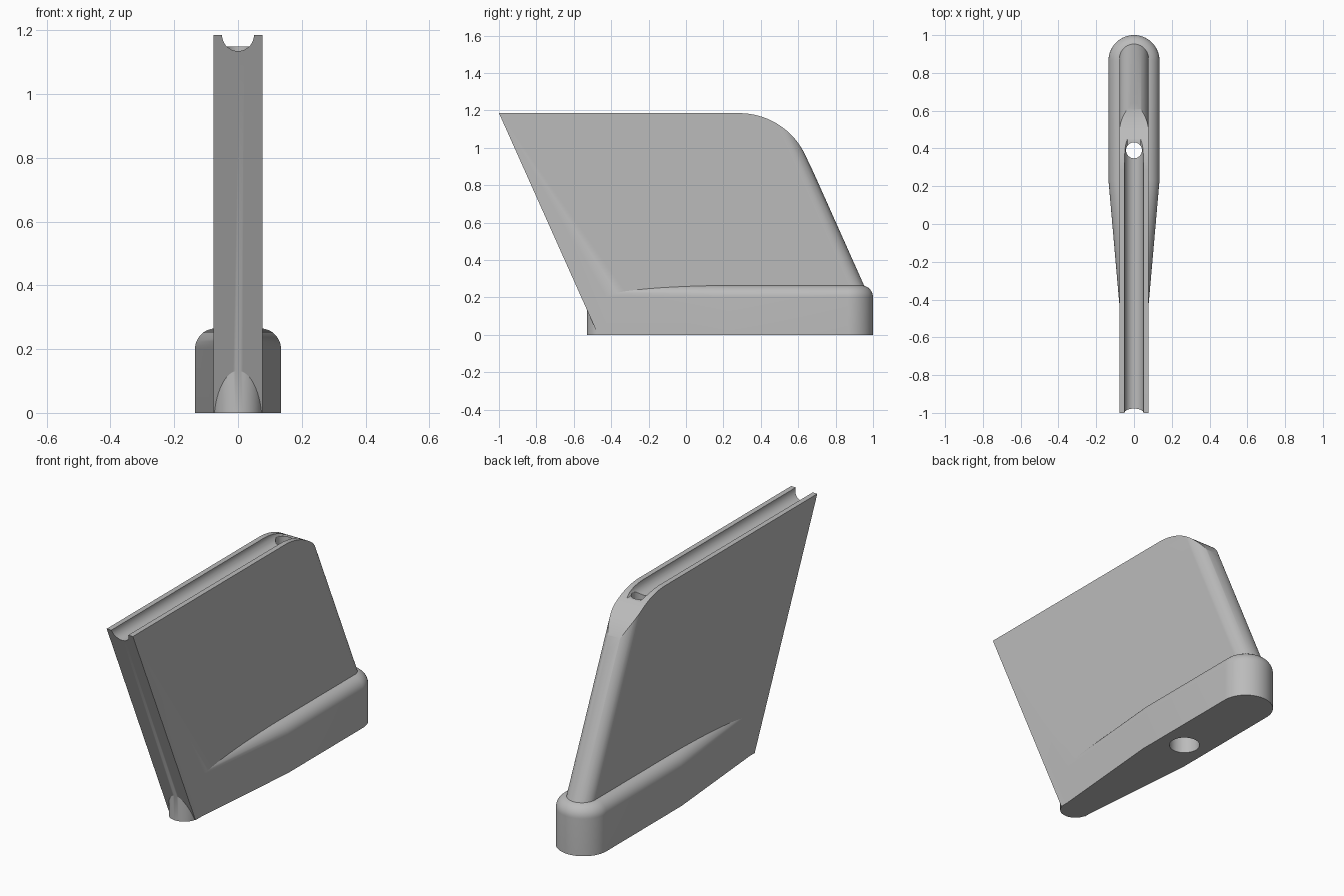
import bpy, bmesh, math

if "Cube" in bpy.data.objects:
    bpy.data.objects.remove(bpy.data.objects["Cube"])

HEIGHT = 1.185
SHEAR = 0.447       # backward lean of the fin per unit of height
HALF = 0.0775       # half thickness of the fin
HOLE_Y = 0.39

grey = bpy.data.materials.new("plain grey")
grey.use_nodes = True
grey.diffuse_color = (0.5, 0.5, 0.5, 1)
grey.node_tree.nodes["Principled BSDF"].inputs["Base Color"].default_value = (0.5, 0.5, 0.5, 1)


def arc(cx, cy, r, start, end, steps):
    angles = [math.radians(start + (end - start) * i / steps) for i in range(steps + 1)]
    return [(cx + r * math.cos(a), cy + r * math.sin(a)) for a in angles]


def loft(name, rings):
    """Closed solid through rings of equal point count."""
    bm = bmesh.new()
    loops = [[bm.verts.new(p) for p in ring] for ring in rings]
    for a, b in zip(loops, loops[1:]):
        for i in range(len(a)):
            j = (i + 1) % len(a)
            bm.faces.new((a[i], a[j], b[j], b[i]))
    bm.faces.new(loops[0][::-1])
    bm.faces.new(loops[-1])
    bmesh.ops.recalc_face_normals(bm, faces=bm.faces[:])
    mesh = bpy.data.meshes.new(name)
    bm.to_mesh(mesh)
    bm.free()
    mesh.materials.append(grey)
    obj = bpy.data.objects.new(name, mesh)
    bpy.context.collection.objects.link(obj)
    return obj


def combine(target, other, operation):
    mod = target.modifiers.new(operation.lower(), 'BOOLEAN')
    mod.operation, mod.object, mod.solver = operation, other, 'EXACT'
    bpy.context.view_layer.objects.active = target
    bpy.ops.object.modifier_apply(modifier=mod.name)
    bpy.data.objects.remove(other)


def cylinder_z(name, r, z0, z1):
    circle = arc(0, HOLE_Y, r, 0, 352.5, 47)
    return loft(name, [[(x, y, z) for x, y in circle] for z in (z0, z1)])


# Fin: leaning slab with a round trailing edge
plan = arc(0, 1.07 - HALF, HALF, 0, 180, 40) + [(-HALF, -0.47), (HALF, -0.47)]
fin = loft("fin", [[(x, y - SHEAR * z, z) for x, y in plan] for z in (-0.1, 1.4)])

# Side outline trims the top flat and rounds the upper rear corner
R = 0.39
side = [(-1.3, HEIGHT)] + arc(0.285, HEIGHT - R, R, 90, 24, 32)
side += [(1.0, 0.2), (0.9, 0.2), (0.9, 0), (-1.3, 0)]
trim = loft("side_trim", [[(x, y, z) for y, z in side] for x in (-0.3, 0.3)])
combine(fin, trim, 'INTERSECT')


# Base: tapered foot with rounded ends and a rolled upper edge
def foot_outline(inset):
    w, n = 0.135 - inset, 0.076 - inset
    return (arc(0, 0.865, w, 0, 180, 40) + [(-w, 0.23)]
            + arc(0, -0.453, n, 175, 365, 32) + [(w, 0.23)])


ROLL = 0.065
steps = [(0, 0)] + [(ROLL * (1 - math.cos(a)), 0.2 + ROLL * math.sin(a))
                    for a in (math.pi / 2 * i / 12 for i in range(13))]
base = loft("base", [[(x, y, z) for x, y in foot_outline(d)] for d, z in steps])
combine(fin, base, 'UNION')

# Half-round channel along the top edge, shallower behind the hole
channel = arc(0, HEIGHT, 0.05, 180, 360, 32) + [(0.05, 1.3), (-0.05, 1.3)]
combine(fin, loft("channel_cutter", [[(x, y, z) for x, z in channel] for y in (-1.2, HOLE_Y)]), 'DIFFERENCE')
shallow = [(x, max(z, 1.147)) for x, z in channel if z > 1.147]
combine(fin, loft("channel_end_cutter", [[(x, y, z) for x, z in shallow]
                                         for y in (HOLE_Y - 0.01, 0.7)]), 'DIFFERENCE')

# Vertical bore with a wider socket underneath
combine(fin, cylinder_z("bore_cutter", 0.042, -0.1, 1.3), 'DIFFERENCE')
combine(fin, cylinder_z("socket_cutter", 0.075, -0.1, 0.25), 'DIFFERENCE')

fin.name = "fin_with_base"
bpy.ops.object.select_all(action='DESELECT')
fin.select_set(True)
bpy.context.view_layer.objects.active = fin
bpy.ops.object.shade_smooth_by_angle(angle=math.radians(25))
